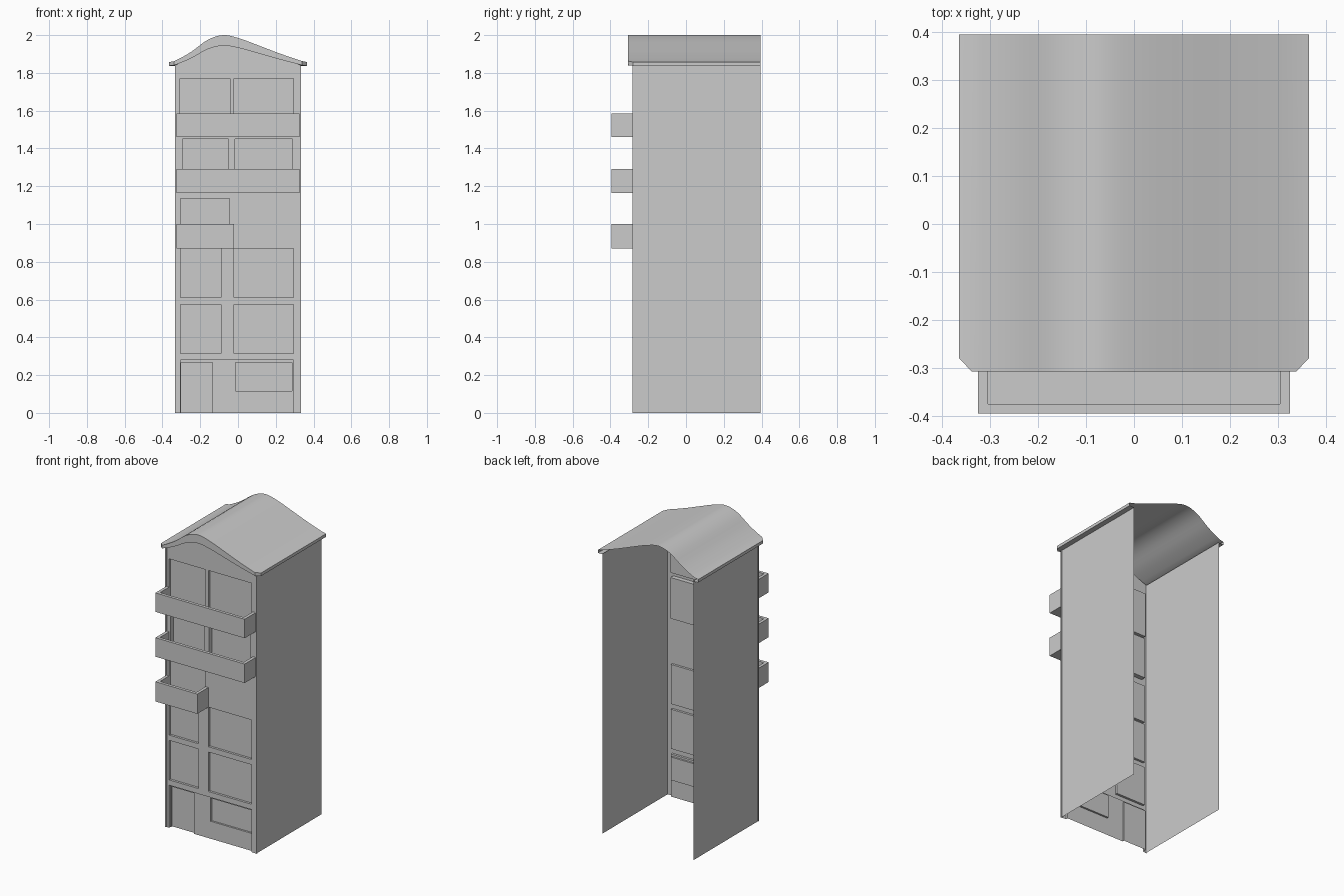
import bpy, bmesh

if "Cube" in bpy.data.objects:
    bpy.data.objects.remove(bpy.data.objects["Cube"])

W, YF, YB = 0.33, -0.28, 0.395     # half width, front plane, open back


def obj(name, verts, faces, merge=True):
    me = bpy.data.meshes.new(name)
    bm = bmesh.new()
    vs = [bm.verts.new(v) for v in verts]
    for f in faces:
        bm.faces.new([vs[i] for i in f])
    if merge:
        bmesh.ops.remove_doubles(bm, verts=bm.verts, dist=1e-5)
    bmesh.ops.recalc_face_normals(bm, faces=bm.faces)
    bm.to_mesh(me)
    bm.free()
    o = bpy.data.objects.new(name, me)
    bpy.context.collection.objects.link(o)
    return o


def panel(name, x0, x1, z0, z1, y, openings):
    """Flat wall panel with recessed rectangles (x0, x1, z0, z1, depth, pane)."""
    xs = sorted({x0, x1, *[v for o in openings for v in o[:2]]})
    zs = sorted({z0, z1, *[v for o in openings for v in o[2:4]]})
    V, F = [], []

    def quad(*pts):
        F.append(range(len(V), len(V) + 4))
        V.extend(pts)

    for a, b in zip(xs, xs[1:]):
        for c, d in zip(zs, zs[1:]):
            mx, mz = (a + b) / 2, (c + d) / 2
            if not any(o[0] < mx < o[1] and o[2] < mz < o[3] for o in openings):
                quad((a, y, c), (b, y, c), (b, y, d), (a, y, d))
    for a, b, c, d, depth, pane in openings:
        r = y + depth
        quad((a, y, c), (a, r, c), (a, r, d), (a, y, d))
        quad((b, y, c), (b, r, c), (b, r, d), (b, y, d))
        quad((a, y, d), (b, y, d), (b, r, d), (a, r, d))
        if c > 0:
            quad((a, y, c), (b, y, c), (b, r, c), (a, r, c))
        if pane:
            quad((a, r, c), (b, r, c), (b, r, d), (a, r, d))
    return obj(name, V, F)


# Roof profile, resampled with a smooth cubic between control points
ctrl = [(-0.365, 1.857), (-0.338, 1.862), (-0.25, 1.91), (-0.16, 1.975), (-0.08, 2.0),
        (0.0, 1.985), (0.11, 1.945), (0.22, 1.903), (0.338, 1.863), (0.365, 1.857)]
prof = [ctrl[0]]
for i in range(1, len(ctrl) - 2):
    p0, p1, p2, p3 = ctrl[i - 1:i + 3]
    for k in range(4):
        t = k / 4
        m1 = (p2[1] - p0[1]) / (p2[0] - p0[0]) * (p2[0] - p1[0])
        m2 = (p3[1] - p1[1]) / (p3[0] - p1[0]) * (p2[0] - p1[0])
        z = ((2*t**3 - 3*t*t + 1) * p1[1] + (t**3 - 2*t*t + t) * m1
             + (3*t*t - 2*t**3) * p2[1] + (t**3 - t*t) * m2)
        prof.append((p1[0] + (p2[0] - p1[0]) * t, min(z, 2.0)))
prof += ctrl[-2:]
n = len(prof)


def under(z):
    return z - 0.02 - 0.036 * (z - 1.857) / 0.143


def front_y(x):
    return -0.28 if abs(x) > 0.35 else -0.308


# Roof sheet
back = [(x, YB, z) for x, z in prof]
front = [(x, front_y(x), z) for x, z in prof]
roof = obj("roof", back + front, [(i, i + 1, n + i + 1, n + i) for i in range(n - 1)])

# Fascia and soffit running round the eaves and the front
edge = [back[0]] + front + [back[-1]]
m = len(edge)
low = [(x, y, under(z)) for x, y, z in edge]
inner = [(max(-W, min(W, x)), max(y, YF), z) for x, y, z in low]
fascia = obj("roof_fascia", edge + low + inner,
             [(r*m + i, r*m + i + 1, (r+1)*m + i + 1, (r+1)*m + i)
              for r in range(2) for i in range(m - 1)])
for o in (roof, fascia):
    bpy.ops.object.select_all(action='DESELECT')
    o.select_set(True)
    bpy.context.view_layer.objects.active = o
    bpy.ops.object.shade_smooth_by_angle(angle=0.5)

# Front facade with recessed windows; the shopfront is left open for its own panel
L, R = (-0.305, -0.09), (-0.02, 0.295)
wins = [(-0.305, 0.295, 0.0, 0.28, 0.015, False)]
for z0, z1 in ((0.315, 0.575), (0.61, 0.87)):
    wins += [(*L, z0, z1, 0.015, True), (*R, z0, z1, 0.015, True)]
wins += [(-0.305, -0.045, 0.885, 1.135, 0.015, True),
         (-0.295, -0.05, 1.18, 1.45, 0.03, True), (-0.015, 0.288, 1.18, 1.45, 0.03, True),
         (-0.308, -0.042, 1.475, 1.77, 0.018, True), (-0.02, 0.295, 1.475, 1.77, 0.018, True)]
panel("front_wall", -W, W, 0, 1.80, YF, wins)

# Ground floor shopfront with door and window
panel("shopfront", -0.305, 0.295, 0, 0.28, YF + 0.015,
      [(-0.303, -0.135, 0, 0.267, 0.012, True), (-0.013, 0.287, 0.115, 0.267, 0.012, True)])

# Gable below the curved roof
g = [(x, YF, under(z)) for x, z in prof if abs(x) < W]
g = [(-W, YF, 1.842)] + g + [(W, YF, 1.842)]
k = len(g)
obj("gable", g + [(x, y, 1.80) for x, y, z in g],
    [(i, i + 1, k + i + 1, k + i) for i in range(k - 1)])

# Side walls and corner strips
for s, side in ((-1, "left"), (1, "right")):
    x = s * W
    obj(side + "_wall", [(x, YF, 0), (x, YB, 0), (x, YB, 1.842), (x, YF, 1.842)], [(0, 1, 2, 3)])
    sec = [(s * 0.322, YF), (s * 0.322, YF - 0.004), (s * 0.333, YF - 0.004),
           (s * 0.333, YF + 0.006), (s * W, YF + 0.006)]
    obj(side + "_corner_strip", [(a, b, z) for z in (0, 1.842) for a, b in sec],
        [(i, i + 1, i + 6, i + 5) for i in range(4)])


# Balconies: parapet with thickness and a floor
def balcony(name, x0, x1, z0, z1, t=0.02):
    y0 = -0.395
    out = [(x0, YF), (x0, y0), (x1, y0), (x1, YF)]
    inn = [(x0 + t, YF), (x0 + t, y0 + t), (x1 - t, y0 + t), (x1 - t, YF)]
    rings = [(out, z0), (out, z1), (inn, z1), (inn, z0 + 0.015)]
    V = [(x, y, z) for ring, z in rings for x, y in ring]
    F = [(r*4 + i, r*4 + i + 1, r*4 + i + 5, r*4 + i + 4) for r in range(3) for i in range(3)]
    obj(name, V, F + [(0, 1, 2, 3), (12, 13, 14, 15)])


balcony("balcony_top", -0.325, 0.325, 1.46, 1.585)
balcony("balcony_middle", -0.325, 0.325, 1.165, 1.29)
balcony("balcony_low", -0.325, -0.02, 0.87, 1.0)
